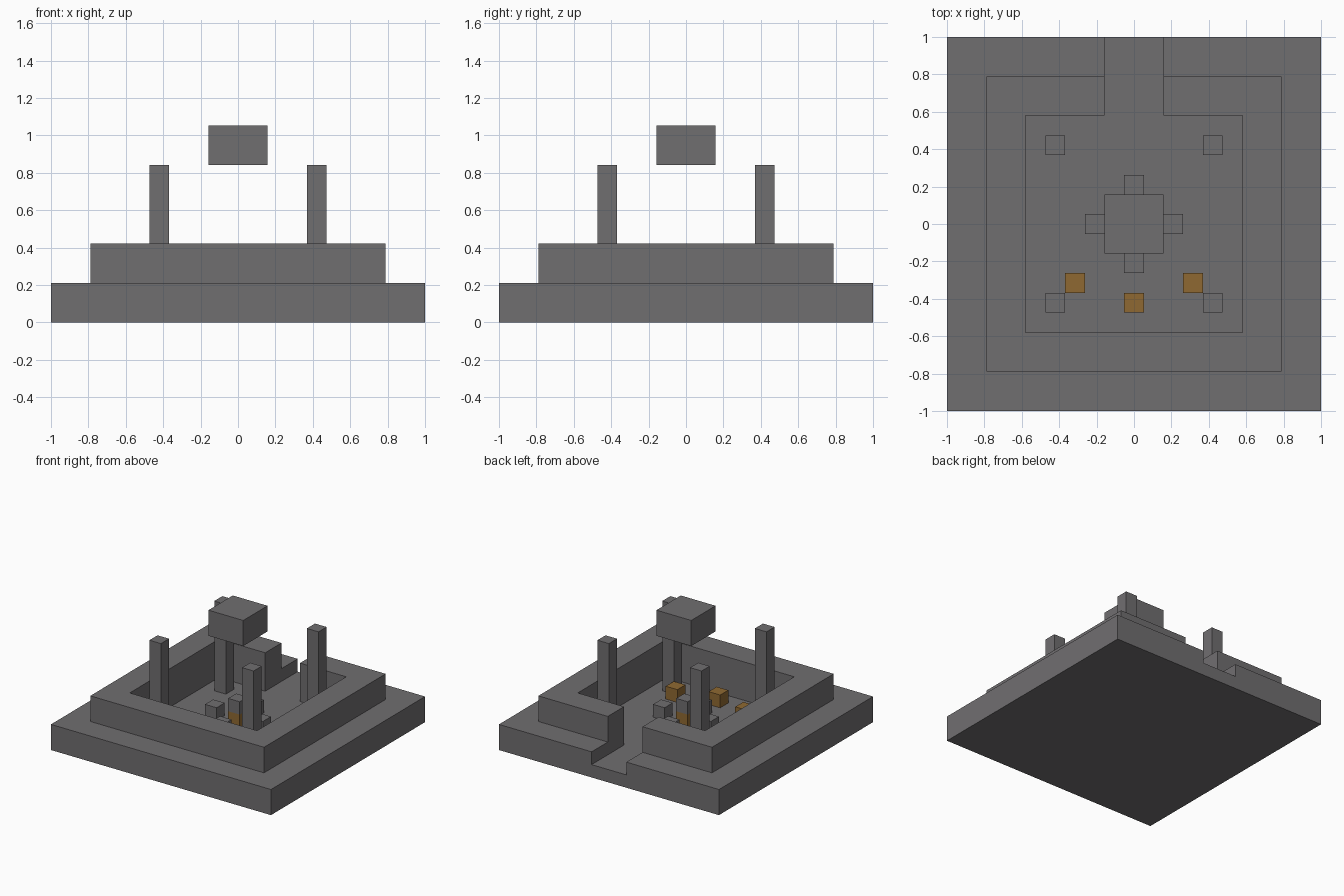
import bpy
import bmesh
from mathutils import Matrix, Vector

if "Cube" in bpy.data.objects:
    bpy.data.objects.remove(bpy.data.objects["Cube"], do_unlink=True)

U = 2 / 38  # one block pixel: the base is 38 pixels wide


def material(name, color):
    mat = bpy.data.materials.new(name)
    mat.use_nodes = True
    mat.diffuse_color = color
    bsdf = next(n for n in mat.node_tree.nodes if n.type == "BSDF_PRINCIPLED")
    bsdf.inputs["Base Color"].default_value = color
    return mat


stone = material("grey stone", (0.163, 0.156, 0.163, 1))
amber = material("amber", (0.275, 0.141, 0.032, 1))


def finish(name, bm, mat):
    bmesh.ops.recalc_face_normals(bm, faces=bm.faces)
    mesh = bpy.data.meshes.new(name)
    bm.to_mesh(mesh)
    bm.free()
    mesh.materials.append(mat)
    obj = bpy.data.objects.new(name, mesh)
    bpy.context.scene.collection.objects.link(obj)
    return obj


def box(name, center, size, mat):
    """Box with its centre and size given in block pixels."""
    bm = bmesh.new()
    place = Matrix.Translation(Vector(center) * U) @ Matrix.Diagonal((*(Vector(size) * U), 1))
    bmesh.ops.create_cube(bm, size=1, matrix=place)
    return finish(name, bm, mat)


def stepped_body(name, profile, mat):
    """Square rings of (half width, height), joined and capped."""
    bm = bmesh.new()
    corners = ((-1, -1), (1, -1), (1, 1), (-1, 1))
    rings = [[bm.verts.new((x * h * U, y * h * U, z * U)) for x, y in corners]
             for h, z in profile]
    for low, high in zip(rings, rings[1:]):
        for i in range(4):
            j = (i + 1) % 4
            bm.faces.new((low[i], low[j], high[j], high[i]))
    bm.faces.new(rings[0])
    bm.faces.new(rings[-1])
    return finish(name, bm, mat)


# Terraced base with a sunken courtyard
base = stepped_body("terraced_base",
                    [(19, 0), (19, 4), (15, 4), (15, 8), (11, 8), (11, 2)], stone)

# Entrance passage cut through the back wall
cutter = box("passage_cutter", (0, 15, 6), (6, 12, 8), stone)
cutter.hide_render = True
cut = base.modifiers.new("passage", "BOOLEAN")
cut.operation = "DIFFERENCE"
cut.solver = "EXACT"
cut.object = cutter
bpy.context.view_layer.objects.active = base
bpy.ops.object.modifier_apply(modifier=cut.name)
bpy.data.objects.remove(cutter, do_unlink=True)

# Four corner pillars
for side, x in (("right", -8), ("left", 8)):
    for end, y in (("front", -8), ("back", 8)):
        box(f"{end}_{side}_pillar", (x, y, 9), (2, 2, 14), stone)

# Hovering block
box("hovering_block", (0, 0, 18), (6, 6, 4), stone)

# Central pedestal: amber core with a stone cap
box("pedestal_core", (0, 0, 3), (2, 2, 2), amber)
box("pedestal_cap", (0, 0, 5), (2, 2, 2), stone)

# Stone blocks around the pedestal
for name, x, y in (("front", 0, -4), ("back", 0, 4), ("right", -4, 0), ("left", 4, 0)):
    box(f"{name}_stone_block", (x, y, 3), (2, 2, 2), stone)

# Amber blocks along the front of the courtyard
for name, x, y in (("right", -6, -6), ("middle", 0, -8), ("left", 6, -6)):
    box(f"{name}_amber_block", (x, y, 3), (2, 2, 2), amber)
